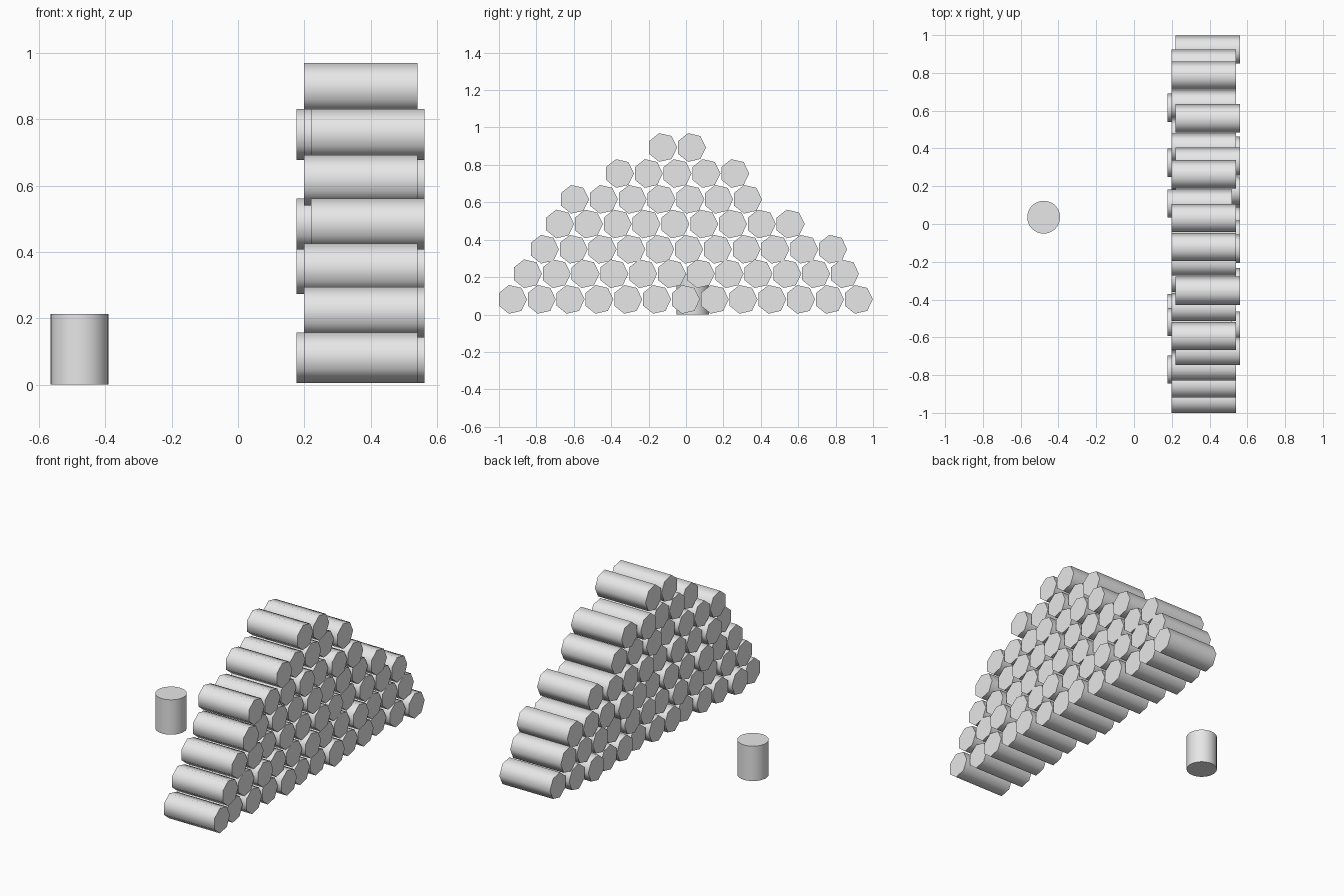
import bpy, math
from mathutils import Matrix

if "Cube" in bpy.data.objects:
    bpy.data.objects.remove(bpy.data.objects["Cube"])

grey = bpy.data.materials.new("light_grey")
grey.diffuse_color = (0.8, 0.8, 0.8, 1)
grey.use_nodes = True
grey.node_tree.nodes["Principled BSDF"].inputs["Base Color"].default_value = grey.diffuse_color

LOG_RADIUS, LOG_LENGTH, SPACING = 0.0785, 0.342, 0.1541
SHIFT = {"0": 0.0, "-": -0.022, "+": 0.021}


def finish(obj, name):
    obj.name = name
    obj.data.materials.append(grey)
    bpy.ops.object.shade_smooth_by_angle(angle=math.radians(60))


def add_log(name, x, y, z):
    """Seven-sided log along x, flat side towards -y and a corner towards +y."""
    bpy.ops.mesh.primitive_cylinder_add(vertices=7, radius=LOG_RADIUS, depth=LOG_LENGTH)
    log = bpy.context.object
    # default first corner is on +y; swing the axis from z to x
    log.data.transform(Matrix.Rotation(math.radians(90), 4, "Y"))
    log.location = (x, y, z)
    finish(log, name)


# Stacked rows: first log y, centre height, sideways shift of each log
rows = [
    (-0.929, 0.081, "0-00+00+00-0+"),
    (-0.849, 0.218, "00+00+00+000"),
    (-0.758, 0.349, "00-00+0-000"),
    (-0.677, 0.484, "+-00+000+"),
    (-0.597, 0.616, "000+0++"),
    (-0.357, 0.754, "+00-0"),
    (-0.126, 0.893, "00"),
]
for r, (y0, z, shifts) in enumerate(rows, 1):
    for i, s in enumerate(shifts):
        add_log(f"log_row{r}_{i + 1}", 0.37 + SHIFT[s], y0 + i * SPACING, z)

# Chopping block standing apart from the pile
bpy.ops.mesh.primitive_cylinder_add(vertices=32, radius=0.087, depth=0.213,
                                    location=(-0.478, 0.036, 0.1065))
finish(bpy.context.object, "chopping_block")
